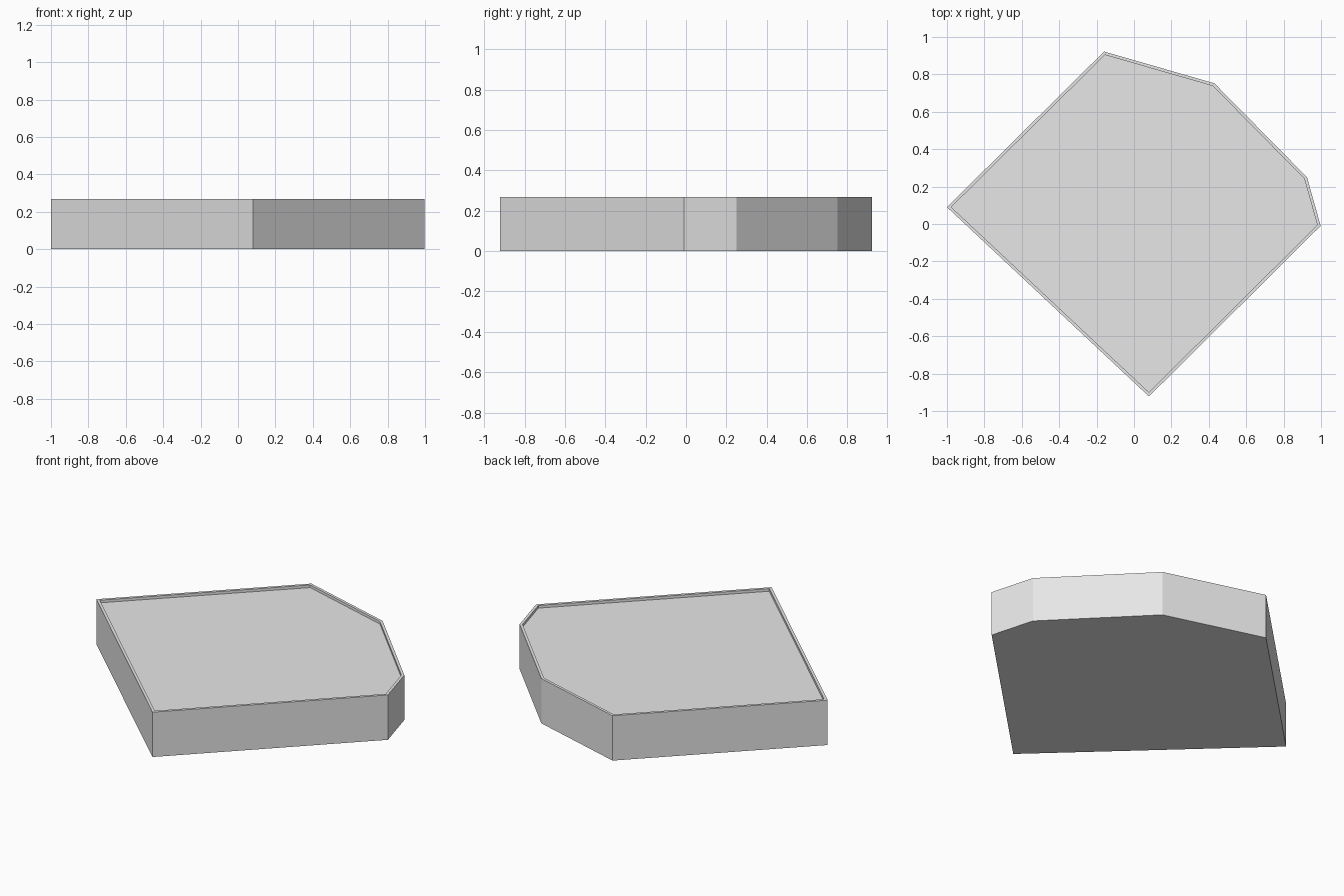
import bpy, bmesh
from mathutils import Vector

if "Cube" in bpy.data.objects:
    bpy.data.objects.remove(bpy.data.objects["Cube"])

HEIGHT, ROOF_Z = 0.268, 0.252
# Building outline, counter-clockwise
outline = [(-1.0, 0.09), (0.08, -0.922), (0.998, -0.01),
           (0.925, 0.25), (0.43, 0.752), (-0.16, 0.922)]

concrete = bpy.data.materials.new("light_grey")
concrete.diffuse_color = (0.8, 0.8, 0.8, 1)
concrete.use_nodes = True
concrete.node_tree.nodes["Principled BSDF"].inputs["Base Color"].default_value = concrete.diffuse_color


def finish(bm, name):
    mesh = bpy.data.meshes.new(name)
    bm.to_mesh(mesh)
    bm.free()
    mesh.materials.append(concrete)
    obj = bpy.data.objects.new(name, mesh)
    bpy.context.collection.objects.link(obj)
    return obj


# Building body: extruded outline with a narrow parapet around a sunken roof
bm = bmesh.new()
base = bm.faces.new([bm.verts.new((x, y, 0)) for x, y in outline])
top = bmesh.ops.extrude_face_region(bm, geom=[base], use_keep_orig=True)
bmesh.ops.translate(bm, vec=(0, 0, HEIGHT),
                    verts=[g for g in top["geom"] if isinstance(g, bmesh.types.BMVert)])
bmesh.ops.recalc_face_normals(bm, faces=bm.faces)
bm.normal_update()
roof = max(bm.faces, key=lambda f: f.calc_center_median().z)
bmesh.ops.inset_region(bm, faces=[roof], thickness=0.016, use_even_offset=True)
sunk = bmesh.ops.extrude_face_region(bm, geom=[roof])
bmesh.ops.translate(bm, vec=(0, 0, ROOF_Z - HEIGHT),
                    verts=[g for g in sunk["geom"] if isinstance(g, bmesh.types.BMVert)])
if roof.is_valid:
    bmesh.ops.delete(bm, geom=[roof], context='FACES_ONLY')
bmesh.ops.recalc_face_normals(bm, faces=bm.faces)
finish(bm, "building_body")

# Row of flush window panes along the upper part of every wall
PITCH, PANE, Z0, Z1, PROUD = 0.0702, 0.047, 0.15, 0.256, 0.0002
bm = bmesh.new()
for i, corner in enumerate(outline):
    a = Vector((*corner, 0))
    b = Vector((*outline[(i + 1) % len(outline)], 0))
    along = (b - a).normalized()
    out = Vector((along.y, -along.x, 0)) * PROUD
    length = (b - a).length
    count = int((length - 0.05) / PITCH)
    start = (length - (count - 1) * PITCH - PANE) / 2
    for k in range(count):
        p = a + along * (start + k * PITCH) + out
        q = p + along * PANE
        bm.faces.new([bm.verts.new((v.x, v.y, z))
                      for v, z in ((p, Z0), (q, Z0), (q, Z1), (p, Z1))])
finish(bm, "window_panes")
